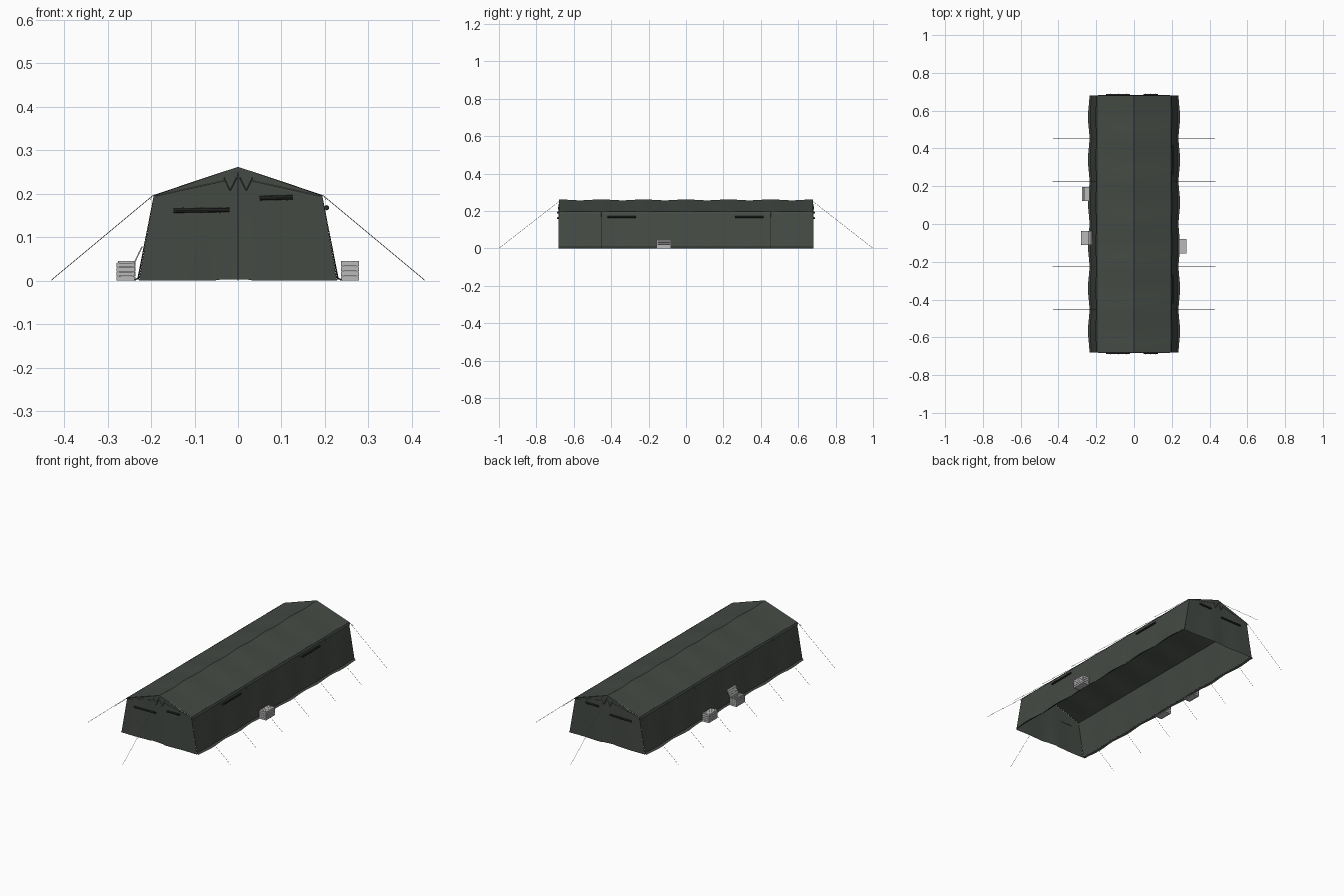
import bpy, bmesh, math
from mathutils import Vector

if "Cube" in bpy.data.objects:
    bpy.data.objects.remove(bpy.data.objects["Cube"])


def mat(name, c):
    m = bpy.data.materials.new(name)
    m.diffuse_color = (*c, 1)
    m.use_nodes = True
    m.node_tree.nodes["Principled BSDF"].inputs["Base Color"].default_value = m.diffuse_color
    return m


CANVAS = mat("olive canvas", (0.058, 0.068, 0.058))
DARK = mat("dark canvas", (0.022, 0.025, 0.022))
ROPE = mat("grey rope", (0.2, 0.2, 0.19))
WOOD = mat("pale grey crate", (0.5, 0.49, 0.49))

L = 0.68                      # half length of the tent
BAY = 2 * L / 6               # distance between frames
FRAMES = [-L + i * BAY for i in range(7)]


def finish(bm, name, m, smooth=None):
    me = bpy.data.meshes.new(name)
    bm.to_mesh(me)
    bm.free()
    ob = bpy.data.objects.new(name, me)
    bpy.context.collection.objects.link(ob)
    me.materials.append(m)
    if smooth:
        bpy.ops.object.select_all(action='DESELECT')
        ob.select_set(True)
        bpy.context.view_layer.objects.active = ob
        bpy.ops.object.shade_smooth_by_angle(angle=math.radians(smooth))
    return ob


def sag(y):
    """0 at each frame, 1 in the middle of a bay."""
    return math.sin(math.pi * (y + L) / BAY) ** 2


def sheet(name, section, ys, m, smooth=20):
    """Loft a cross-section function along y."""
    bm = bmesh.new()
    rows = [[bm.verts.new((x, y, z)) for x, z in section(y)] for y in ys]
    for a, b in zip(rows, rows[1:]):
        for i in range(len(a) - 1):
            bm.faces.new((a[i], b[i], b[i + 1], a[i + 1]))
    return finish(bm, name, m, smooth)


def tube(bm, a, b, r, sides=5):
    a, b = Vector(a), Vector(b)
    d = b - a
    g = bmesh.ops.create_cone(bm, cap_ends=True, segments=sides,
                              radius1=r, radius2=r, depth=d.length)
    q = Vector((0, 0, 1)).rotation_difference(d)
    for v in g["verts"]:
        v.co = q @ v.co + (a + b) / 2


def box(bm, lo, hi):
    g = bmesh.ops.create_cube(bm, size=1)
    for v in g["verts"]:
        v.co = Vector([(l + h) / 2 + c * (h - l) for l, h, c in zip(lo, hi, v.co)])
    return g["verts"]


YS = [-L + i * 2 * L / 48 for i in range(49)]

# Roof with slight sag between frames
sheet("roof", lambda y: [(x, z - 0.005 * sag(y) * (1 - abs(x) / 0.3)) for x, z in
      ((0.197, 0.196), (0.1, 0.229), (0, 0.262), (-0.1, 0.229), (-0.197, 0.196))], YS, CANVAS, 15)

for s, side in ((1, "right"), (-1, "left")):
    # Side wall, valance under the eave and ground skirt
    sheet(side + "_wall", lambda y: [(s * (0.228 - 0.034 * t + 0.004 * sag(y) * (1 - t)), 0.003 + 0.193 * t)
          for t in (0, 0.33, 0.66, 1)], YS, CANVAS)
    sheet(side + "_valance", lambda y: [(s * 0.197, 0.196), (s * (0.202 + 0.001 * sag(y)), 0.186)], YS, CANVAS)
    sheet(side + "_skirt", lambda y: [(s * (0.227 + 0.004 * sag(y)), 0.007),
          (s * (0.236 + 0.008 * sag(y)), 0.0)], YS, CANVAS)


# Gable ends: canvas columns with soft folds and a low door gap
def half_ground(z):
    return 0.228 - 0.034 * z / 0.196


for s, end in ((-1, "front"), (1, "back")):
    bm = bmesh.new()
    cols = []
    for i in range(25):
        u = -1 + i / 12
        top = 0.196 + 0.066 * (1 - abs(u))
        col = []
        for t in (0, 0.3, 0.65, 1):
            lift = 0.003 if -0.2 < u < 0.1 else 0
            z = lift + (top - lift) * t
            x = u * half_ground(min(z, 0.196) if t < 1 else 0.196)
            fold = 0.004 * math.sin(u * math.pi * 2) * (1 - t) * (1 - abs(u))
            col.append(bm.verts.new((x, s * (L + fold), z)))
        cols.append(col)
    for a, b in zip(cols, cols[1:]):
        for k in range(3):
            q = (a[k], b[k], b[k + 1], a[k + 1])
            bm.faces.new(q if s < 0 else q[::-1])
    finish(bm, end + "_gable", CANVAS, 30)

    # Rolled window and vent flaps on the gable, with ties
    bm = bmesh.new()
    for x0, x1, z in ((-0.148, -0.02, 0.162), (0.05, 0.126, 0.191)):
        tube(bm, (x0, s * (L + 0.004), z - 0.001), (x1, s * (L + 0.004), z + 0.001), 0.005, 8)
        n = 3
        for k in range(n):
            xt = x0 + (x1 - x0) * (k + 0.5) / n
            tube(bm, (xt - 0.001, s * (L + 0.004), z), (xt + 0.001, s * (L + 0.004), z), 0.006, 8)
    finish(bm, end + "_rolled_flaps", DARK, 40)

    # Pointed vent flaps below the ridge
    bm = bmesh.new()
    for c in (-0.018, 0.019):
        tip = (c, 0.208)
        for dx in (-0.014, 0.014):
            tube(bm, (tip[0], s * (L + 0.002), tip[1]), (c + dx, s * (L + 0.002), 0.237), 0.0015, 4)
        vs = [bm.verts.new((x, s * (L + 0.003), z)) for x, z in
              ((c, 0.208), (c + 0.013, 0.236), (c - 0.013, 0.236))]
        bm.faces.new(vs if s > 0 else vs[::-1])
    finish(bm, end + "_vent_points", CANVAS)

# Rolled window flaps on the right wall
bm = bmesh.new()
for y0 in (-0.42, 0.262):
    tube(bm, (0.204, y0, 0.168), (0.204, y0 + 0.153, 0.168), 0.005, 8)
    for k in range(3):
        yt = y0 + 0.153 * (k + 0.5) / 3
        tube(bm, (0.204, yt - 0.001, 0.168), (0.204, yt + 0.001, 0.168), 0.006, 8)
finish(bm, "side_rolled_flaps", DARK, 40)

# Guy ropes along the eaves, from the ridge ends and across the gables
bm = bmesh.new()
R = 0.0007
for s in (-1, 1):
    for y in FRAMES:
        tube(bm, (s * 0.196, y, 0.196), (s * 0.43, y, 0.001), R, 4)
    tube(bm, (0, s * L, 0.25), (0, s * 0.9995, 0.001), R, 4)
    for e in (-1, 1):
        tube(bm, (s * 0.19, e * (L + 0.002), 0.195), (0, e * (L + 0.002), 0.237), R, 4)
finish(bm, "guy_ropes", ROPE)


# Slatted crates beside the walls
def crate(name, x0, x1, y0, y1, h, opened=False):
    bm = bmesh.new()
    n, t = 4, 0.003
    for k in range(n):
        z0, z1 = k * h / n, (k + 0.88) * h / n
        box(bm, (x0, y0, z0), (x1, y0 + t, z1))
        box(bm, (x0, y1 - t, z0), (x1, y1, z1))
        box(bm, (x0, y0, z0), (x0 + t, y1, z1))
        box(bm, (x1 - t, y0, z0), (x1, y1, z1))
    box(bm, (x0 + t, y0 + t, 0.001), (x1 - t, y1 - t, 0.004))
    for cx in (x0 + t, x1 - 2 * t):
        for cy in (y0 + t, y1 - 2 * t):
            box(bm, (cx, cy, 0), (cx + t, cy + t, h))
    # Lid boards, swung up against the wall when open
    w = (x1 - x0) / n
    ang = math.radians(65)
    for k in range(n):
        vs = box(bm, (x0 + k * w, y0, h - t), (x0 + (k + 0.92) * w, y1, h))
        if opened:
            for v in vs:
                d, e = x1 - v.co.x, v.co.z - h
                v.co.x = x1 + d * math.cos(ang) - e * math.sin(ang) - 0.003
                v.co.z = h + d * math.sin(ang) * 0.95 + e * math.cos(ang)
    finish(bm, name, WOOD)


crate("right_crate", 0.237, 0.279, -0.157, -0.08, 0.045)
crate("left_crate", -0.276, -0.236, 0.122, 0.197, 0.045)
crate("open_crate", -0.28, -0.237, -0.111, -0.036, 0.042, True)
